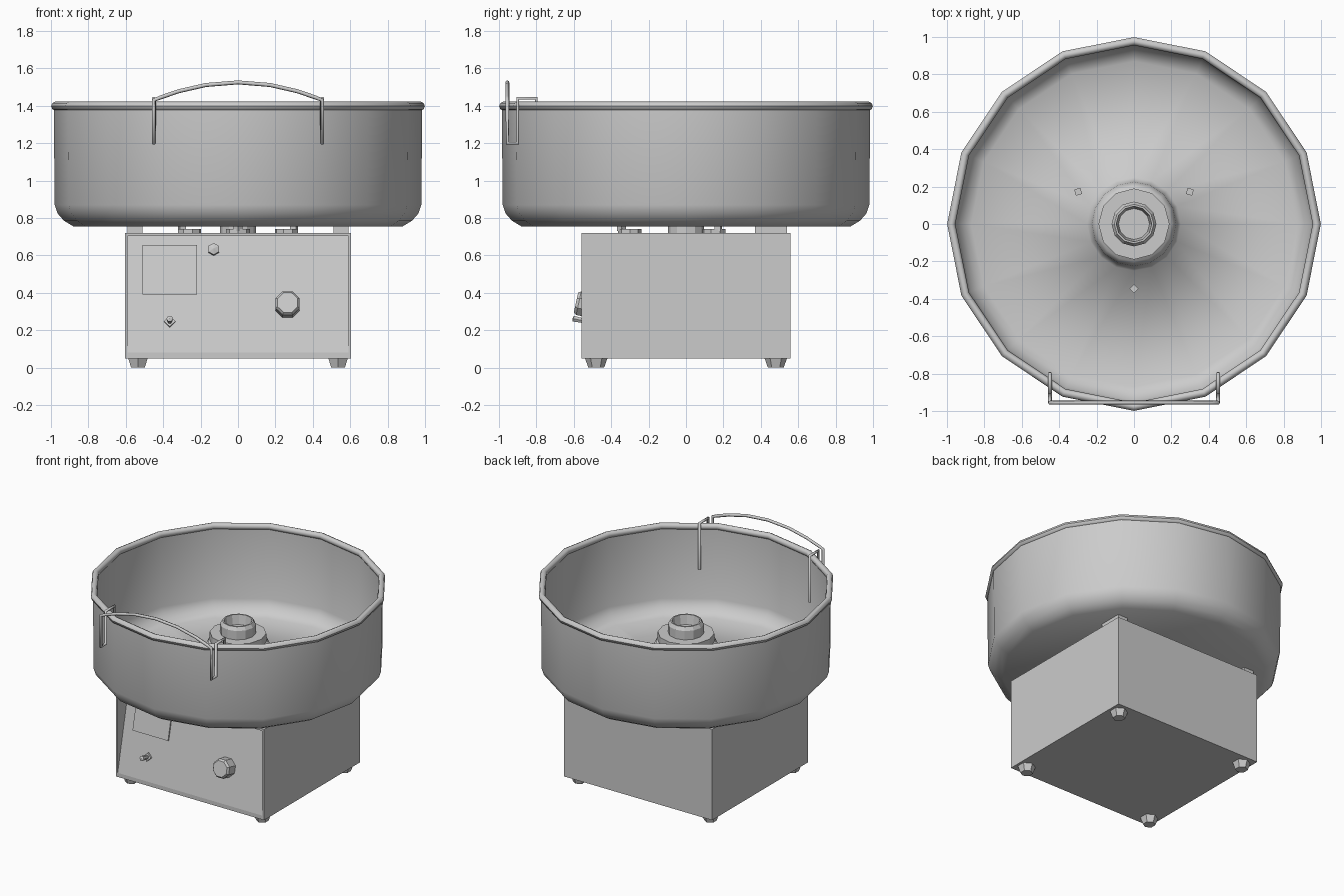
import bpy, bmesh, math
from mathutils import Matrix, Vector

cube = bpy.data.objects.get("Cube")
if cube:
    bpy.data.objects.remove(cube)

metal = bpy.data.materials.new("grey_metal")
metal.use_nodes = True
GREY = (0.6, 0.6, 0.6, 1)
metal.diffuse_color = GREY
metal.node_tree.nodes["Principled BSDF"].inputs["Base Color"].default_value = GREY


def finish(name, bm, matrix=None, smooth=None):
    bmesh.ops.recalc_face_normals(bm, faces=bm.faces)
    me = bpy.data.meshes.new(name)
    bm.to_mesh(me)
    bm.free()
    ob = bpy.data.objects.new(name, me)
    bpy.context.collection.objects.link(ob)
    me.materials.append(metal)
    if matrix:
        ob.matrix_world = matrix
    if smooth:
        bpy.ops.object.select_all(action='DESELECT')
        ob.select_set(True)
        bpy.context.view_layer.objects.active = ob
        bpy.ops.object.shade_smooth_by_angle(angle=math.radians(smooth))
    return ob


def box(name, size, matrix):
    bm = bmesh.new()
    bmesh.ops.create_cube(bm, size=1, matrix=Matrix.Diagonal((*size, 1)))
    return finish(name, bm, matrix)


def lathe(name, profile, sides, matrix=None, smooth=None, turn=0):
    """Spin (radius, height) points around z; a zero radius closes the end."""
    bm = bmesh.new()
    rings = []
    for r, z in profile:
        count = sides if r else 1
        rings.append([bm.verts.new((r * math.cos(turn + math.tau * i / sides),
                                    r * math.sin(turn + math.tau * i / sides), z))
                      for i in range(count)])
    for a, b in zip(rings, rings[1:]):
        for i in range(sides):
            j = (i + 1) % sides
            corners = [a[i % len(a)], a[j % len(a)], b[j % len(b)], b[i % len(b)]]
            bm.faces.new(list(dict.fromkeys(corners)))
    return finish(name, bm, matrix, smooth)


def move(*p):
    return Matrix.Translation(p)


# Base cabinet: side silhouette with a leaning front, between two side plates
W, D, LOW, TOP = 0.605, 0.56, 0.05, 0.72
LEAN = 0.14


def prism(name, outline, x0, x1):
    bm = bmesh.new()
    face = bm.faces.new([bm.verts.new((x0, y, z)) for y, z in outline])
    out = bmesh.ops.extrude_face_region(bm, geom=[face])
    bmesh.ops.translate(bm, vec=(x1 - x0, 0, 0),
                        verts=[v for v in out["geom"] if isinstance(v, bmesh.types.BMVert)])
    return finish(name, bm)


prism("cabinet", [(-D, LOW), (D, LOW), (D, TOP), (LEAN - D, TOP), (-D, LOW + 0.03)],
      -W + 0.015, W - 0.015)
for side, label in ((1, "left"), (-1, "right")):
    prism(label + "_cabinet_side", [(-D, LOW), (D, LOW), (D, TOP), (-D, TOP)],
          side * (W - 0.015), side * W)
box("cabinet_top", (2 * W, 2 * D, 0.015), move(0, 0, TOP - 0.0075))

# Controls on the leaning panel
tilt = math.atan2(LEAN, TOP - LOW - 0.03)


def on_panel(x, z):
    y = -D + (z - LOW - 0.03) * math.tan(tilt)
    return move(x, y, z) @ Matrix.Rotation(math.pi / 2 - tilt, 4, 'X')


box("label_plate", (0.29, 0.27, 0.02), on_panel(-0.365, 0.522))
lathe("dial", [(0, 0), (0.07, 0), (0.07, 0.07), (0.058, 0.085), (0, 0.085)], 8,
      on_panel(0.265, 0.33), turn=math.pi / 8)
lathe("indicator_button", [(0, 0), (0.032, 0), (0.032, 0.025), (0, 0.035)], 6,
      on_panel(-0.13, 0.63), turn=math.pi / 6)
lathe("switch_collar", [(0, 0), (0.03, 0), (0.03, 0.015), (0, 0.015)], 4, on_panel(-0.365, 0.245))
lathe("switch_lever", [(0, 0), (0.012, 0), (0.018, 0.08), (0, 0.085)], 6, on_panel(-0.365, 0.245))

# Feet and rear spacers
for sx in (1, -1):
    for sy in (1, -1):
        lathe("foot", [(0, 0), (0.042, 0), (0.06, LOW), (0, LOW)], 6,
              move(sx * 0.535, sy * 0.48, 0), turn=math.pi / 6)
    box("rear_spacer", (0.08, 0.17, 0.045), move(sx * 0.55, 0.455, 0.74))

# Bowl: thin walled, with rolled rim and a raised hub in the floor
lathe("bowl", [(0, 0.755), (0.88, 0.755), (0.93, 0.785), (0.965, 0.825), (0.98, 0.87),
               (0.985, 1.38), (0.965, 1.38), (0.96, 0.87), (0.945, 0.83), (0.91, 0.79),
               (0.87, 0.77), (0.25, 0.77), (0.225, 0.94), (0.2, 1.0), (0, 1.0)],
      16, smooth=85)
rim = [(0.977 + 0.022 * math.cos(a), 1.398 + 0.024 * math.sin(a))
       for a in [math.tau * k / 8 for k in range(9)]]
lathe("bowl_rim", rim, 16, smooth=60)

# Shaft, mounting discs and bolts
lathe("drive_shaft", [(0, 0.7), (0.095, 0.7), (0.095, 0.76), (0, 0.76)], 12)
for k in range(3):
    a = -math.pi / 2 + k * math.tau / 3
    spin = Matrix.Rotation(a, 4, 'Z')
    lathe("mount_disc", [(0, 0.71), (0.063, 0.71), (0.063, 0.74), (0, 0.74)], 8,
          spin @ move(0.3, 0, 0))
    lathe("mount_bolt", [(0, 0.73), (0.024, 0.73), (0.024, 0.79), (0, 0.79)], 4,
          spin @ move(0.345, 0, 0))

# Spinner head
lathe("spinner_head", [(0, 0.97), (0.19, 0.97), (0.19, 1.06), (0.12, 1.06), (0.12, 1.125),
                       (0.105, 1.15), (0.095, 1.15), (0.083, 1.08), (0, 1.08)], 12)

# Wire handle hooked over the rim
side_path = [(-0.80, 1.10), (-0.80, 1.44), (-0.90, 1.44), (-0.90, 1.20),
             (-0.955, 1.20), (-0.955, 1.43)]
left = [(0.45, y, z) for y, z in side_path]
arc = [(0.45 * math.cos(math.pi * k / 8), -0.955, 1.43 + 0.095 * (1 - math.cos(math.pi * k / 8) ** 2))
       for k in range(1, 8)]
right = [(-x, y, z) for x, y, z in reversed(left)]
path = [Vector(p) for p in left + arc + right]
curve = bpy.data.curves.new("handle", 'CURVE')
curve.dimensions = '3D'
curve.bevel_depth = 0.011
curve.bevel_resolution = 1
curve.use_fill_caps = True
spline = curve.splines.new('POLY')
spline.points.add(len(path) - 1)
for point, p in zip(spline.points, path):
    point.co = (*p, 1)
curve.materials.append(metal)
handle = bpy.data.objects.new("handle", curve)
bpy.context.collection.objects.link(handle)
